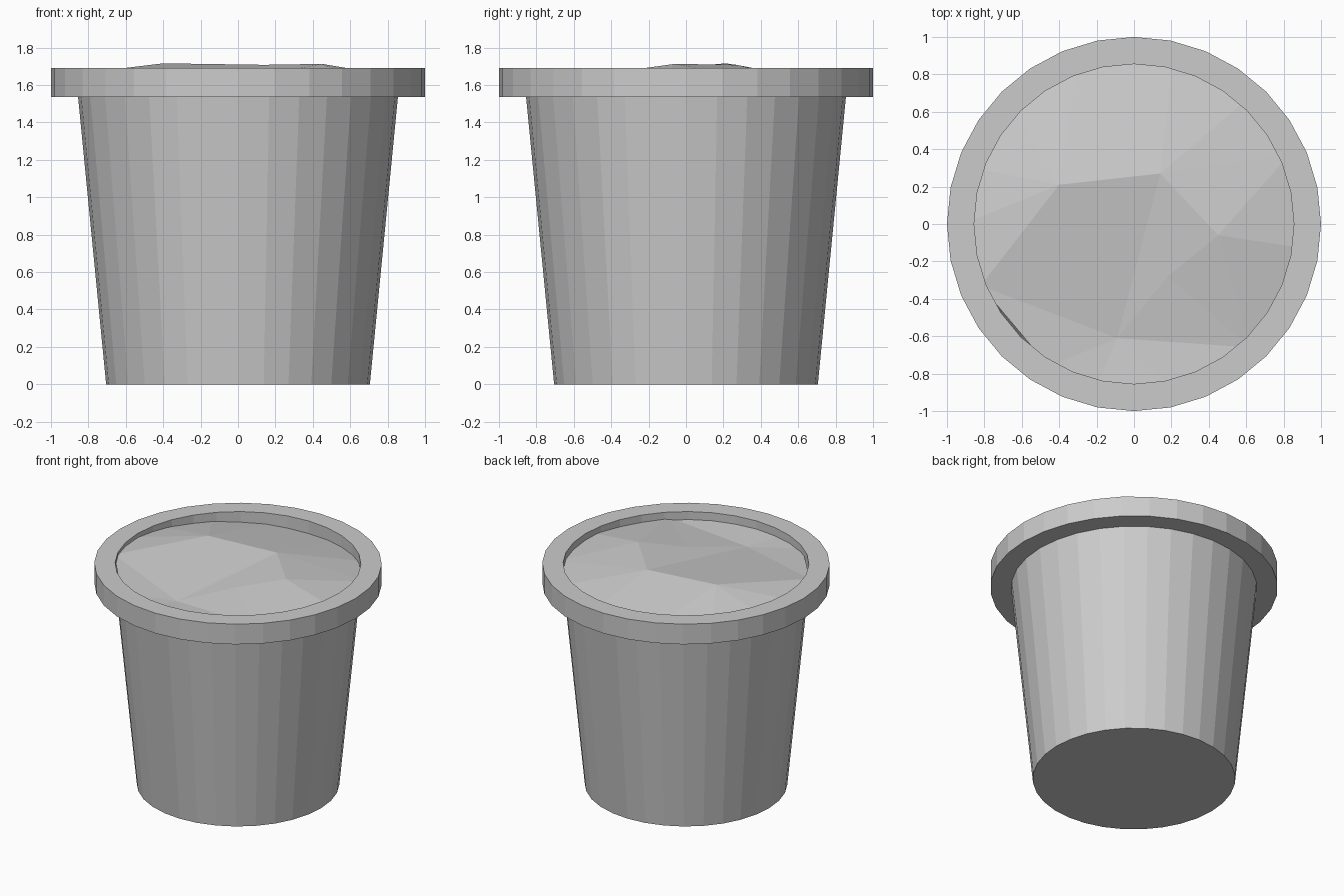
import bpy
from math import cos, sin, tau

if "Cube" in bpy.data.objects:
    bpy.data.objects.remove(bpy.data.objects["Cube"])

SIDES = 32


def make_object(name, verts, faces):
    mesh = bpy.data.meshes.new(name)
    mesh.from_pydata(verts, [], faces)
    mesh.update()
    obj = bpy.data.objects.new(name, mesh)
    bpy.context.collection.objects.link(obj)
    return obj


def lathe(name, profile, cap_bottom=False, closed=False):
    """Revolve (radius, z) points, listed from bottom outwards and up."""
    verts = [(r * cos(tau * i / SIDES), r * sin(tau * i / SIDES), z)
             for r, z in profile for i in range(SIDES)]
    n = len(profile)
    faces = []
    for k in range(n if closed else n - 1):
        a, b = k * SIDES, (k + 1) % n * SIDES
        for i in range(SIDES):
            j = (i + 1) % SIDES
            faces.append((a + i, a + j, b + j, b + i))
    if cap_bottom:
        faces.append(tuple(reversed(range(SIDES))))
    return make_object(name, verts, faces)


# Tapered pot body with a flat base
lathe("pot_body", [(0.705, 0), (0.855, 1.535)], cap_bottom=True)

# Square-section rim
lathe("pot_rim", [(0.855, 1.535), (1.0, 1.535), (1.0, 1.69), (0.855, 1.69)],
      closed=True)

# Lumpy soil: outer loop tucked into the rim, then the inner bumps
edge = [(.83, .37, 1.63), (.62, .68, 1.61), (.21, .90, 1.585), (-.30, .87, 1.59),
        (-.66, .63, 1.61), (-.86, .30, 1.63), (-.91, .0, 1.65), (-.82, -.33, 1.665),
        (-.456, -.762, 1.635), (-.21, -.89, 1.63), (.22, -.89, 1.63),
        (.62, -.66, 1.63), (.91, -.13, 1.635)]
bumps = [(-.40, .21, 1.716), (.14, .27, 1.708), (.45, -.06, 1.713),
         (-.09, -.61, 1.61), (.18, -.28, 1.663)]
A, B, C, D, E = range(len(edge), len(edge) + 5)
fans = [(A, [3, 4, 5, 6, 7, B]), (B, [0, 1, 2, 3, A]), (B, [7, D, E, C, 0]),
        (C, [E, 11, 12, 0]), (D, [7, 8, 9, 10, 11, E])]
soil_faces = [(hub, p, q) for hub, ring in fans for p, q in zip(ring, ring[1:])]
make_object("soil", edge + bumps, soil_faces)
